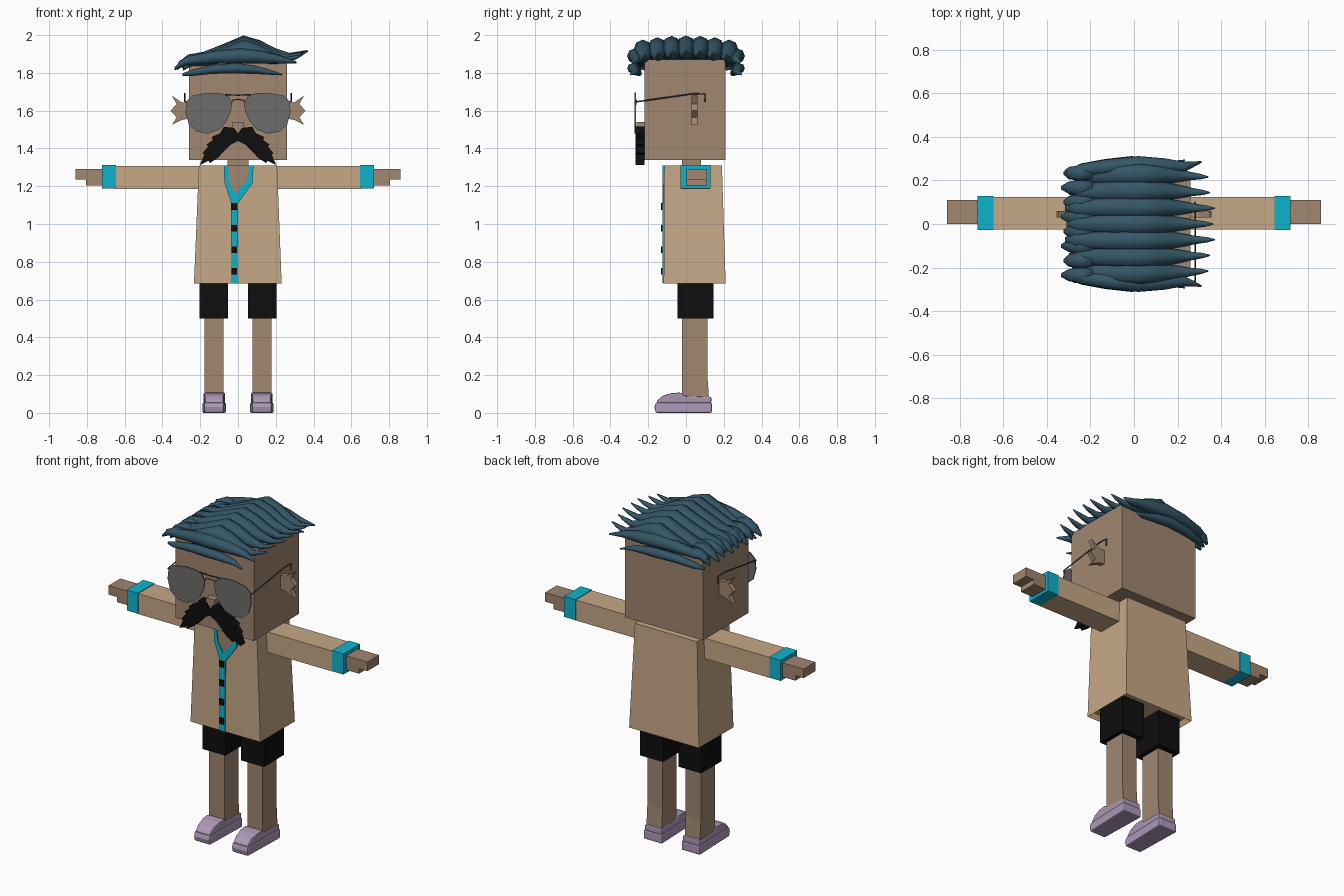
import bpy, bmesh, math
from mathutils import Vector

cube = bpy.data.objects.get("Cube")
if cube:
    bpy.data.objects.remove(cube, do_unlink=True)


def material(name, rgb):
    lin = [((c / 255 + 0.055) / 1.055) ** 2.4 if c > 10 else c / 255 / 12.92 for c in rgb]
    m = bpy.data.materials.new(name)
    m.use_nodes = True
    m.diffuse_color = (*lin, 1)
    m.node_tree.nodes["Principled BSDF"].inputs["Base Color"].default_value = (*lin, 1)
    return m


SKIN = material("skin tan", (161, 134, 112))
SHIRT = material("shirt sand", (198, 168, 134))
TRIM = material("trim cyan", (15, 180, 205))
BLACK = material("black cloth", (14, 14, 14))
HAIR = material("hair teal", (52, 86, 102))
SHOE = material("shoe lilac", (174, 153, 184))
LENS = material("lens grey", (108, 108, 108))
WIRE = material("wire dark grey", (62, 66, 72))


def finish(name, bm, mat):
    bmesh.ops.recalc_face_normals(bm, faces=bm.faces)
    mesh = bpy.data.meshes.new(name)
    bm.to_mesh(mesh)
    bm.free()
    mesh.materials.append(mat)
    ob = bpy.data.objects.new(name, mesh)
    bpy.context.collection.objects.link(ob)
    return ob


def box(name, mat, x, y, z, top_x=None, top_y=None, hollow=0):
    """Box from ranges; the top may have its own x and y ranges."""
    bm = bmesh.new()
    bmesh.ops.create_cube(bm, size=1)
    for v in bm.verts:
        up = v.co.z > 0
        rx, ry = (top_x or x, top_y or y) if up else (x, y)
        v.co = (rx[v.co.x > 0], ry[v.co.y > 0], z[up])
    if hollow:
        base = min(bm.faces, key=lambda f: f.calc_center_median().z)
        bmesh.ops.inset_region(bm, faces=[base], thickness=0.02)
        for v in base.verts:
            v.co.z += hollow
    return finish(name, bm, mat)


def prism(name, mat, pts, axis, lo, hi):
    """Extrude a profile: axis y takes (x, z) points, axis x takes (y, z)."""
    bm = bmesh.new()
    place = (lambda p, d: (p[0], d, p[1])) if axis == "y" else (lambda p, d: (d, p[0], p[1]))
    face = bm.faces.new([bm.verts.new(place(p, lo)) for p in pts])
    out = bmesh.ops.extrude_face_region(bm, geom=[face])
    step = Vector((0, hi - lo, 0) if axis == "y" else (hi - lo, 0, 0))
    bmesh.ops.translate(bm, vec=step, verts=[e for e in out["geom"] if isinstance(e, bmesh.types.BMVert)])
    return finish(name, bm, mat)


def wire(name, pts, radius=0.004):
    cu = bpy.data.curves.new(name, "CURVE")
    cu.dimensions = "3D"
    cu.bevel_depth = radius
    cu.bevel_resolution = 1
    cu.use_fill_caps = True
    sp = cu.splines.new("POLY")
    sp.points.add(len(pts) - 1)
    for p, co in zip(sp.points, pts):
        p.co = (*co, 1)
    cu.materials.append(WIRE)
    bpy.context.collection.objects.link(bpy.data.objects.new(name, cu))


def lock(name, path, sides=8):
    """Loft a hair lock through (x, y, z, half width, half height) stations."""
    bm = bmesh.new()
    rings = []
    for x, y, z, w, h in path:
        rings.append([bm.verts.new((x, y + w * math.cos(a), z + h * math.sin(a)))
                      for a in (math.tau * i / sides for i in range(sides))])
    for a, b in zip(rings, rings[1:]):
        for i in range(sides):
            j = (i + 1) % sides
            bm.faces.new((a[i], a[j], b[j], b[i]))
    bm.faces.new(rings[0])
    bm.faces.new(rings[-1])
    ob = finish(name, bm, HAIR)
    for p in ob.data.polygons:
        p.use_smooth = True


# Head, neck, nose
box("head", SKIN, (-.26, .26), (-.22, .21), (1.34, 1.87))
box("neck", SKIN, (-.055, .055), (-.02, .08), (1.29, 1.35))
box("nose", SKIN, (-.028, .028), (-.262, -.21), (1.48, 1.54))

# Coat with a hollow hem, neckline, placket and buttons
box("coat", SHIRT, (-.233, .231), (-.118, .21), (.685, 1.31), (-.207, .207), (-.115, .19), hollow=.03)
prism("chest_skin", SKIN, [(-.055, 1.31), (.06, 1.31), (.055, 1.23), (-.008, 1.15), (-.05, 1.22)], "y", -.12, -.112)
prism("collar_right", TRIM, [(-.075, 1.31), (-.052, 1.31), (-.05, 1.225), (-.015, 1.16), (-.015, 1.105),
                             (-.035, 1.11), (-.072, 1.22)], "y", -.125, -.112)
prism("collar_left", TRIM, [(.058, 1.31), (.082, 1.31), (.077, 1.215), (.0, 1.11), (-.015, 1.105),
                            (-.015, 1.16), (.053, 1.235)], "y", -.125, -.112)
box("placket", TRIM, (-.036, 0), (-.125, -.112), (.687, 1.11))
for i in range(4):
    z = .75 + .114 * i
    box(f"button_{i + 1}", BLACK, (-.034, -.004), (-.133, -.12), (z - .018, z + .018))

ear = [(.25, 1.64), (.3, 1.645), (.35, 1.68), (.325, 1.635), (.357, 1.6), (.325, 1.565), (.35, 1.525),
       (.3, 1.55), (.25, 1.56)]
lens = [(.032, 1.64), (.05, 1.675), (.09, 1.692), (.16, 1.695), (.24, 1.68), (.272, 1.65), (.278, 1.59),
        (.26, 1.525), (.22, 1.49), (.16, 1.478), (.1, 1.5), (.06, 1.545), (.038, 1.595)]
whisker = [(0, 1.48), (.02, 1.508), (.075, 1.515), (.095, 1.48), (.14, 1.46), (.132, 1.445), (.168, 1.42),
           (.158, 1.41), (.188, 1.375), (.178, 1.367), (.203, 1.312), (.155, 1.335), (.15, 1.322),
           (.105, 1.352), (.075, 1.385), (.04, 1.42), (0, 1.44)]
hand = [(.71, 1.205), (.805, 1.205), (.805, 1.235), (.86, 1.235), (.86, 1.29), (.71, 1.29)]
sole = [(.137, 0), (.137, .055), (-.16, .055), (-.167, .03), (-.16, 0)]
upper = [(.134, .05), (.134, .085), (-.005, .09), (-.03, .108), (-.08, .104), (-.125, .09), (-.152, .065), (-.157, .05)]

for s, side in ((1, "left"), (-1, "right")):
    def flip(pts):
        return [(s * a, b) for a, b in pts]

    def span(a, b):
        return tuple(sorted((s * a, s * b)))

    # Face details
    prism(f"ear_{side}", SKIN, flip(ear), "y", .03, .06)
    prism(f"lens_{side}", LENS, flip(lens), "y", -.272, -.265)
    prism(f"moustache_{side}", BLACK, flip(whisker), "y", -.268, -.22)
    wire(f"glasses_arm_{side}", [(s * .27, -.268, 1.645), (s * .282, -.262, 1.647), (s * .282, .04, 1.69),
                                 (s * .282, .1, 1.688), (s * .282, .1, 1.645)])
    wire(f"nose_pad_{side}", [(s * .04, -.268, 1.62), (s * .03, -.262, 1.655), (0, -.268, 1.66)], .003)

    # Arm, cuff, hand
    box(f"sleeve_{side}", SHIRT, span(.18, .65), (-.025, .125), (1.185, 1.308))
    box(f"cuff_{side}", TRIM, span(.645, .72), (-.028, .129), (1.188, 1.312))
    prism(f"hand_{side}", SKIN, flip(hand), "y", 0, .11)

    # Shorts, leg, shoe
    box(f"shorts_{side}", BLACK, span(.052, .203), (-.045, .145), (.5, .73))
    box(f"leg_{side}", SKIN, span(.077, .178), (-.02, .122), (.07, .2), None, (-.02, .113))
    box(f"thigh_{side}", SKIN, span(.077, .178), (-.02, .113), (.2, .52))
    for part, profile, gap in (("sole", sole, 0), ("shoe_upper", upper, .005)):
        ob = prism(f"{part}_{side}", SHOE, profile, "x", s * (.064 + gap), s * (.188 - gap))
        for v in ob.data.vertices:
            if v.co.y < -.12:
                v.co.x = s * .126 + (v.co.x - s * .126) * .85
        mod = ob.modifiers.new("soft edge", "BEVEL")
        mod.width = .008
        mod.segments = 2

wire("glasses_bridge", [(-.07, -.268, 1.685), (0, -.268, 1.682), (.07, -.268, 1.685)])

# Swept hair: a row of locks across the crown, flicked up at the left tip
crown = [(-.32, 1.845, .012, .012), (-.27, 1.878, .032, .02), (-.19, 1.885, .042, .026),
         (-.09, 1.912, .047, .037), (.03, 1.945, .05, .053), (.12, 1.925, .045, .048),
         (.2, 1.9, .035, .032), (.28, 1.89, .02, .016), (.34, 1.905, .012, .01), (.375, 1.917, .003, .004)]
for i in range(7):
    t = (i - 3) / 3
    drop = .022 * t * t
    reach = .985 - .09 * t * t + .015 * (-1) ** i
    lock(f"crown_lock_{i + 1}", [(x * reach, t * .215 * (1 + .06 * math.cos(4 * x)), z - drop, w, h)
                                 for x, z, w, h in crown])

# Short tufts over the right temple
for i in range(8):
    y = -.235 + i * .067
    lock(f"temple_tuft_{i + 1}", [(-.19, y, 1.875, .03, .02), (-.25, y, 1.872, .036, .024),
                                  (-.3, y, 1.85, .028, .02), (-.335 + .012 * (i % 2), y, 1.822, .008, .008)])

# Hanging side locks along the front and back of the head
side_lock = [(-.31, .235, .008, .01), (-.25, .248, .028, .024), (-.12, .262, .036, .034), (.02, .272, .04, .04),
             (.14, .266, .036, .032), (.23, .262, .024, .02), (.31, .285, .004, .005)]
for s, side in ((1, "back"), (-1, "front")):
    lock(f"side_lock_{side}", [(x, s * y, 1.855 + .035 * math.cos(5 * x), w, h) for x, y, w, h in side_lock])
    lock(f"low_lock_{side}", [(x * .85 - .03, s * (y + .008), 1.79 + .035 * math.cos(5 * x), w * .8, h * .7)
                              for x, y, w, h in side_lock])
